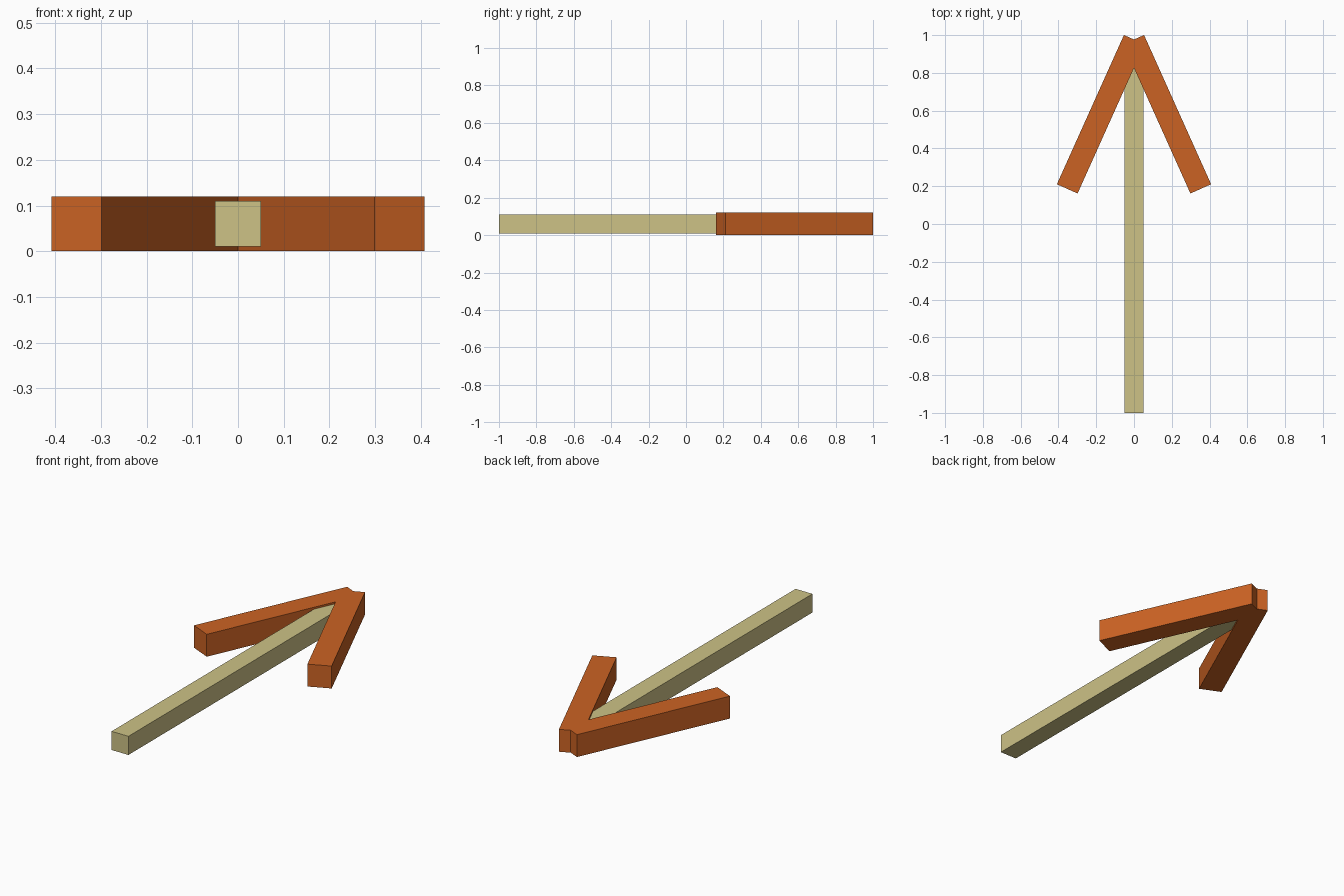
import bpy
import math

if "Cube" in bpy.data.objects:
    bpy.data.objects.remove(bpy.data.objects["Cube"])


def material(name, rgb):
    m = bpy.data.materials.new(name)
    m.diffuse_color = (*rgb, 1.0)
    m.use_nodes = True
    m.node_tree.nodes["Principled BSDF"].inputs["Base Color"].default_value = m.diffuse_color
    return m


def box(name, centre, size, mat, turn=0.0):
    bpy.ops.mesh.primitive_cube_add(size=1, location=centre)
    ob = bpy.context.object
    ob.name = name
    ob.scale = size
    ob.rotation_euler.z = turn
    bpy.ops.object.transform_apply(location=True, rotation=True, scale=True)
    ob.data.materials.append(mat)
    return ob


orange = material("burnt orange", (0.60, 0.124, 0.017))
tan = material("pale tan", (0.61, 0.54, 0.24))

# Long shaft, its tip hidden inside the head
box("shaft", (0, -0.05, 0.06), (0.10, 1.90, 0.10), tan)

# Two slanted bars meeting at the tip form the arrow head
for side, label in ((1, "right"), (-1, "left")):
    box(f"head_bar_{label}", (side * 0.176, 0.581, 0.06), (0.12, 0.866, 0.12),
        orange, side * math.radians(24.2))
